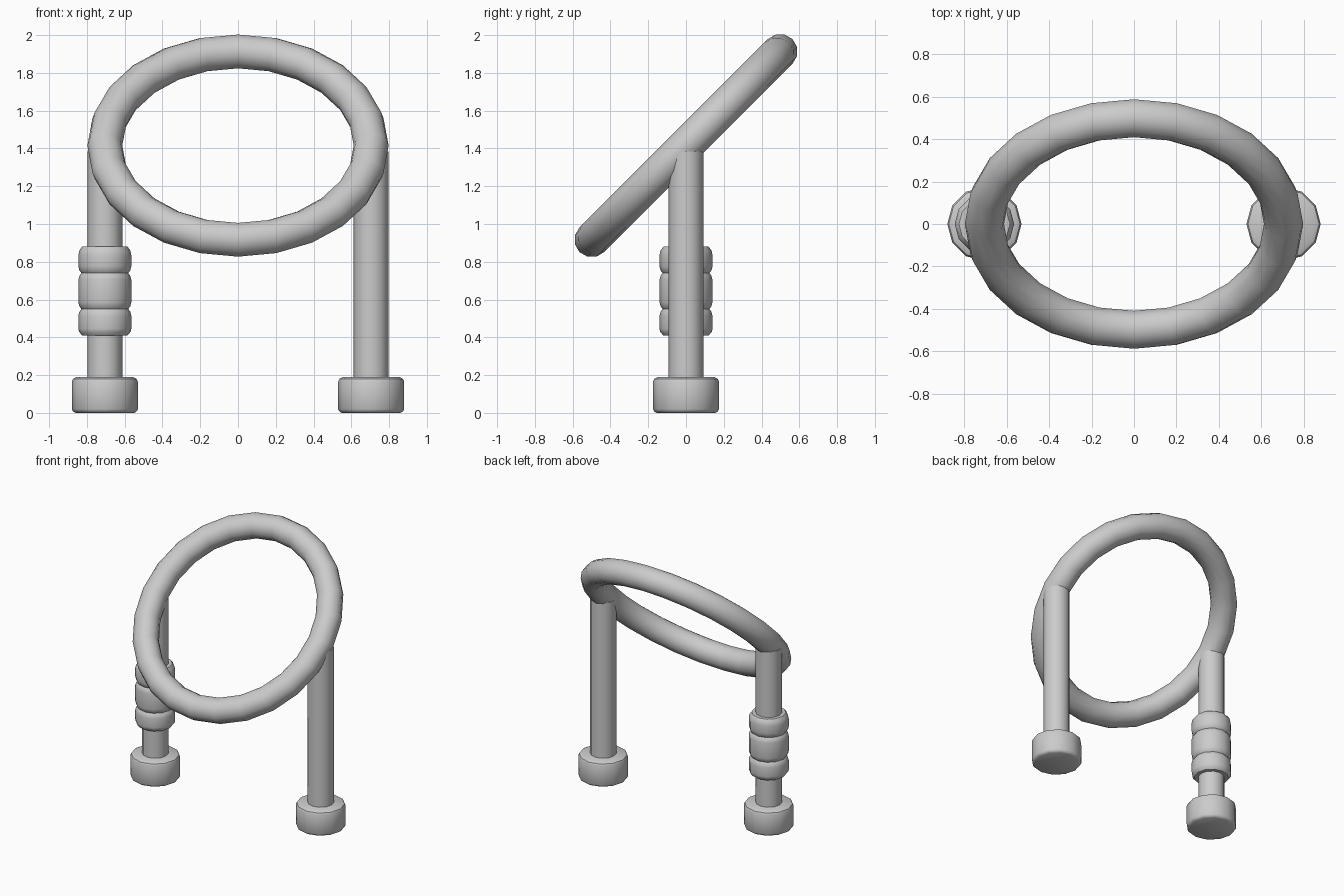
import bpy
import math

cube = bpy.data.objects.get("Cube")
if cube:
    bpy.data.objects.remove(cube, do_unlink=True)

SIDES = 12
POST_X = 0.705
TUBE = 0.0925

grey = bpy.data.materials.new("plain grey")
grey.use_nodes = True
grey.diffuse_color = (0.6, 0.6, 0.6, 1)
grey.node_tree.nodes["Principled BSDF"].inputs["Base Color"].default_value = (0.6, 0.6, 0.6, 1)


def finish(obj, name):
    obj.name = name
    obj.data.materials.append(grey)
    bpy.ops.object.select_all(action="DESELECT")
    obj.select_set(True)
    bpy.context.view_layer.objects.active = obj
    bpy.ops.object.shade_smooth_by_angle(angle=math.radians(35))


def lathe(name, profile, x):
    """Capped solid of revolution from (radius, z) points."""
    verts, faces = [], []
    for r, z in profile:
        for i in range(SIDES):
            a = math.tau * i / SIDES
            verts.append((r * math.cos(a), r * math.sin(a), z))
    for k in range(len(profile) - 1):
        for i in range(SIDES):
            j = (i + 1) % SIDES
            a, b = k * SIDES, (k + 1) * SIDES
            faces.append((a + i, a + j, b + j, b + i))
    faces.append(tuple(reversed(range(SIDES))))
    faces.append(tuple(range(len(verts) - SIDES, len(verts))))
    mesh = bpy.data.meshes.new(name)
    mesh.from_pydata(verts, [], faces)
    obj = bpy.data.objects.new(name, mesh)
    obj.location.x = x
    bpy.context.collection.objects.link(obj)
    finish(obj, name)


# Tilted hoop
bpy.ops.mesh.primitive_torus_add(
    major_segments=24, minor_segments=SIDES, major_radius=POST_X,
    minor_radius=TUBE, location=(0, 0, 1.415), rotation=(math.radians(45), 0, 0))
finish(bpy.context.object, "hoop")

# Posts and feet
for side, x in (("left", POST_X), ("right", -POST_X)):
    lathe(side + "_post", [(TUBE, 0.1), (TUBE, 1.385)], x)
    lathe(side + "_foot", [(0.155, 0), (0.168, 0.007), (0.175, 0.02), (0.175, 0.165),
                           (0.168, 0.18), (0.15, 0.19)], x)

# Three-banded grip on the right post
lathe("grip", [(0.12, 0.41), (0.137, 0.43), (0.14, 0.445), (0.14, 0.515), (0.135, 0.535),
               (0.124, 0.55), (0.135, 0.565), (0.14, 0.585), (0.14, 0.705), (0.135, 0.725),
               (0.124, 0.74), (0.135, 0.755), (0.14, 0.775), (0.14, 0.835), (0.135, 0.86),
               (0.12, 0.88)], -POST_X)
